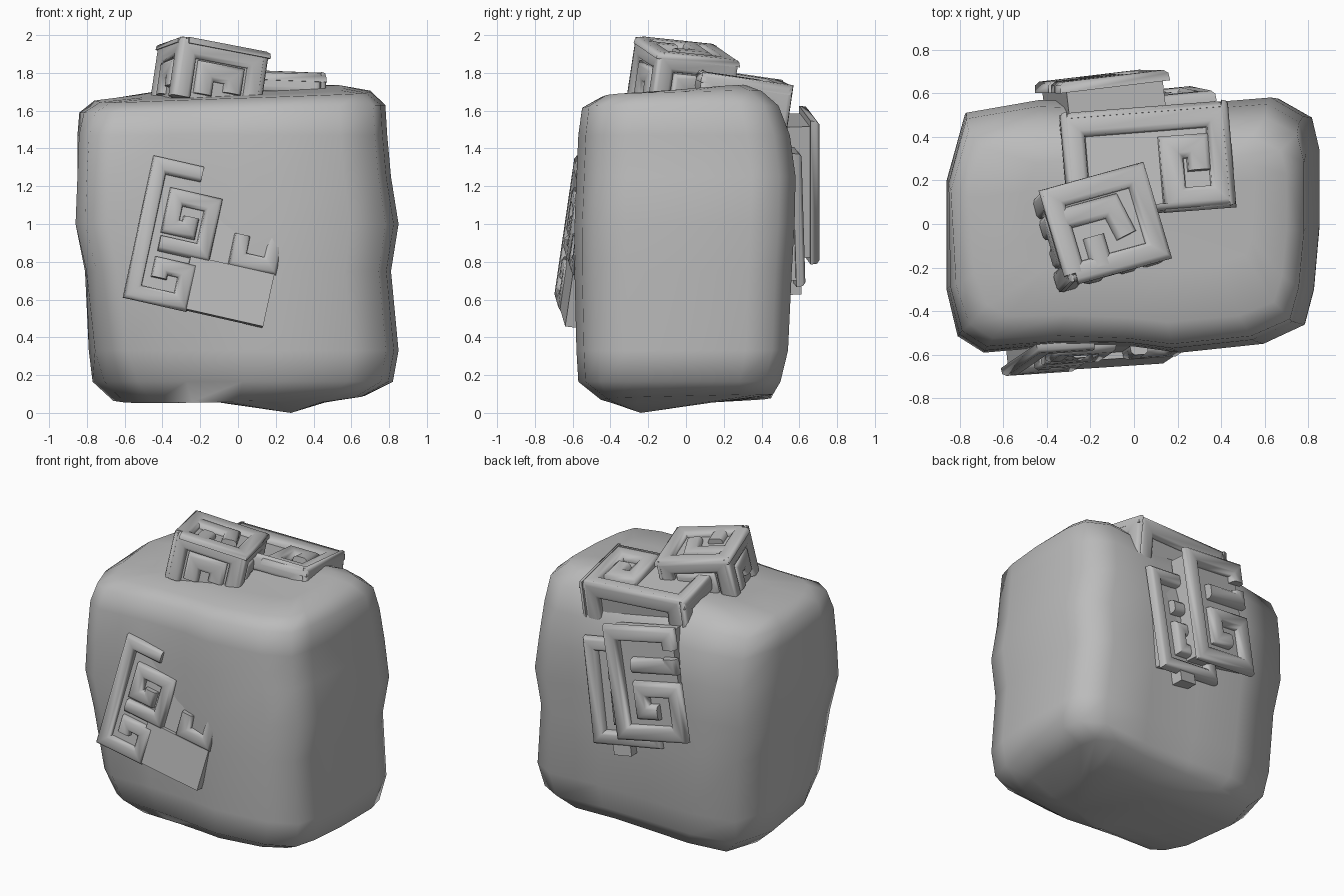
import bpy, bmesh
from mathutils import Vector as V

if "Cube" in bpy.data.objects:
    bpy.data.objects.remove(bpy.data.objects["Cube"])

stone = bpy.data.materials.new("stone_grey")
stone.use_nodes = True
GREY = (0.5, 0.5, 0.5, 1)
stone.diffuse_color = GREY
stone.node_tree.nodes["Principled BSDF"].inputs["Base Color"].default_value = GREY


def finish(bm, name, angle):
    bmesh.ops.recalc_face_normals(bm, faces=bm.faces)
    mesh = bpy.data.meshes.new(name)
    bm.to_mesh(mesh)
    bm.free()
    mesh.materials.append(stone)
    ob = bpy.data.objects.new(name, mesh)
    bpy.context.collection.objects.link(ob)
    bpy.ops.object.select_all(action='DESELECT')
    ob.select_set(True)
    bpy.context.view_layer.objects.active = ob
    bpy.ops.object.shade_smooth_by_angle(angle=angle)


def loft(bm, rings):
    n = len(rings[0])
    for a, b in zip(rings, rings[1:]):
        for i in range(n):
            j = (i + 1) % n
            bm.faces.new((a[i], a[j], b[j], b[i]))


# Boulder: one irregular outline lofted through levels
# (z, x0, x1, y0, y1, x tilt, y tilt, rounding of the front right corner)
outline = [(-1, -.5), (-.94, -.87), (-.8, -1), (-.4, -.95), (0, -.95), (.25, -1),
           (.7, -.93), (.92, -.78), (.97, -.5), (1, 0), (1, .6), (.96, .85),
           (.78, 1), (.35, .95), (-.1, .96), (-.5, .98), (-.9, .88), (-1, .35)]
levels = [(.055, -.1, .46, -.4, .14, 0, 0, 0),
          (.075, -.66, .67, -.45, .46, .015, .01, .18),
          (.165, -.77, .82, -.57, .5, 0, 0, .16),
          (.33, -.79, .85, -.58, .54, 0, 0, .08),
          (.75, -.81, .81, -.59, .56, 0, 0, .02),
          (1.0, -.86, .85, -.59, .575, 0, 0, 0),
          (1.25, -.85, .81, -.58, .58, 0, 0, 0),
          (1.47, -.85, .79, -.57, .55, 0, 0, .02),
          (1.61, -.84, .78, -.55, .49, .02, 0, .06),
          (1.675, -.76, .7, -.45, .4, .025, .01, .08),
          (1.7, -.5, .55, -.2, .31, .02, .02, 0)]
bm = bmesh.new()
rings = []
for z, x0, x1, y0, y1, tx, ty, r in levels:
    ring = []
    for ox, oy in outline:
        k = 1 - r * max(0, -ox) * max(0, -oy)
        ring.append(bm.verts.new(((x0 + x1 + ox * k * (x1 - x0)) / 2,
                                  (y0 + y1 + oy * k * (y1 - y0)) / 2,
                                  z + tx * ox + ty * oy)))
    rings.append(ring)
loft(bm, rings)
for ring, tip in ((rings[0], (.28, -.24, 0)), (rings[-1], (.05, .1, 1.7))):
    c = bm.verts.new(tip)
    for i in range(len(ring)):
        bm.faces.new((ring[i - 1], ring[i], c))
finish(bm, "boulder", 1.4)


def ridge(bm, o, u, v, path, w, h):
    """Mitred rounded band along a path given in fractions of u and v."""
    eu, ev = u.normalized(), v.normalized()
    n = eu.cross(ev).normalized()
    pts = [V((a * u.length, b * v.length)) for a, b in path]
    rings = []
    for i, p in enumerate(pts):
        d0 = (p - pts[i - 1]).normalized() if i else (pts[1] - p).normalized()
        d1 = (pts[i + 1] - p).normalized() if i < len(pts) - 1 else d0
        s0, s1 = V((-d0.y, d0.x)), V((-d1.y, d1.x))
        m = (s0 + s1) / max(.3, 1 + s0.dot(s1))
        ring = []
        for side, up in ((-.5, 1), (-.46, .3), (-.28, 0), (.28, 0), (.46, .3), (.5, 1)):
            q = p + m * side * w
            ring.append(bm.verts.new(o + eu * q.x + ev * q.y - n * up * h))
        rings.append(ring)
    loft(bm, rings)
    bm.faces.new(rings[0])
    bm.faces.new(rings[-1])


def box(bm, o, u, v, d):
    base = [o, o + u, o + u + v, o + v]
    rings = [[bm.verts.new(p) for p in base], [bm.verts.new(p + d) for p in base]]
    loft(bm, rings)
    for r in rings:
        bm.faces.new(r)


ARCH = [(.11, 0), (.11, .83), (.89, .83), (.89, 0)]
INNER = [(.34, .1), (.34, .5), (.66, .5), (.66, .2)]


def key_block(name, o, u, v, depth, paths, w, h, sides=(), plates=()):
    """Carved block: recessed core, key bands on its face and on its sides."""
    o, u, v = V(o), V(u), V(v)
    n = u.cross(v).normalized()
    v = n.cross(u).normalized() * v.length
    bm = bmesh.new()
    inset = .03
    iu, iv = u.normalized() * inset, v.normalized() * inset
    box(bm, o + iu + iv - n * depth, u - iu * 2, v - iv * 2, n * (depth - h))
    for path in paths:
        ridge(bm, o, u, v, path, w, h)
    for a, b, c, d in plates:
        box(bm, o + u * a + v * b - n * h * 1.8, u * (c - a), v * (d - b), n * (h * 1.8 - .01))
    d = n * depth
    for so, su in ((o, u), (o + u, v), (o + u + v, -u), (o + v, -v)):
        for path in sides:
            ridge(bm, so - d, su, d, path, w, inset)
    finish(bm, name, 1.0)


FRAME = [(.09, .08), (.09, .9), (.91, .9), (.91, .08), (.09, .08)]

# Front carving, sinking into the boulder toward its upper right
key_block("front_carving", (-.61, -.7, .62), (.75, .05, -.17), (.18, .11, .74), .2,
          [[(.36, .95), (.06, .95), (.06, .05), (.4, .05), (.4, .27), (.22, .27), (.22, .18)],
           [(.17, .42), (.48, .42), (.48, .76), (.22, .76), (.22, .55), (.35, .55), (.35, .64)],
           [(.72, .6), (.72, .43), (.95, .43), (.95, .72)]],
          w=.085, h=.04, plates=[(.4, .01, .99, .38)])

# Crown block, tilted on the top
key_block("crown_block", (-.3, -.27, 2.0), (.47, .13, -.09), (-.1, .43, -.05), .32,
          [FRAME, [(.09, .66), (.6, .66), (.66, .32)], [(.36, .08), (.36, .4)]],
          w=.1, h=.035, sides=[ARCH, INNER])

# Rear top block
key_block("rear_top_block", (-.3, .03, 1.83), (.77, .06, -.03), (-.04, .48, -.07), .3,
          [[(.07, .1), (.07, .88), (.93, .88), (.93, .1), (.64, .1), (.64, .6),
            (.8, .6), (.8, .36)]],
          w=.11, h=.05, sides=[ARCH])

# Back slabs, overlapping like tiles
G_KEY = [(.91, .82), (.91, .94), (.1, .94), (.1, .06), (.9, .06), (.9, .45),
         (.42, .45), (.42, .25), (.64, .25)]
HOOK = [(.35, .66), (.9, .66), (.9, .74)]
key_block("upper_back_slab", (.04, .71, .79), (-.5, -.06, .08), (.13, 0, .75), .17,
          [G_KEY, HOOK], w=.1, h=.05)
key_block("lower_back_slab", (.28, .635, .67), (-.5, -.05, .07), (.11, -.02, .7), .17,
          [G_KEY, HOOK], w=.09, h=.05, plates=[(.3, -.09, .55, .06)])
